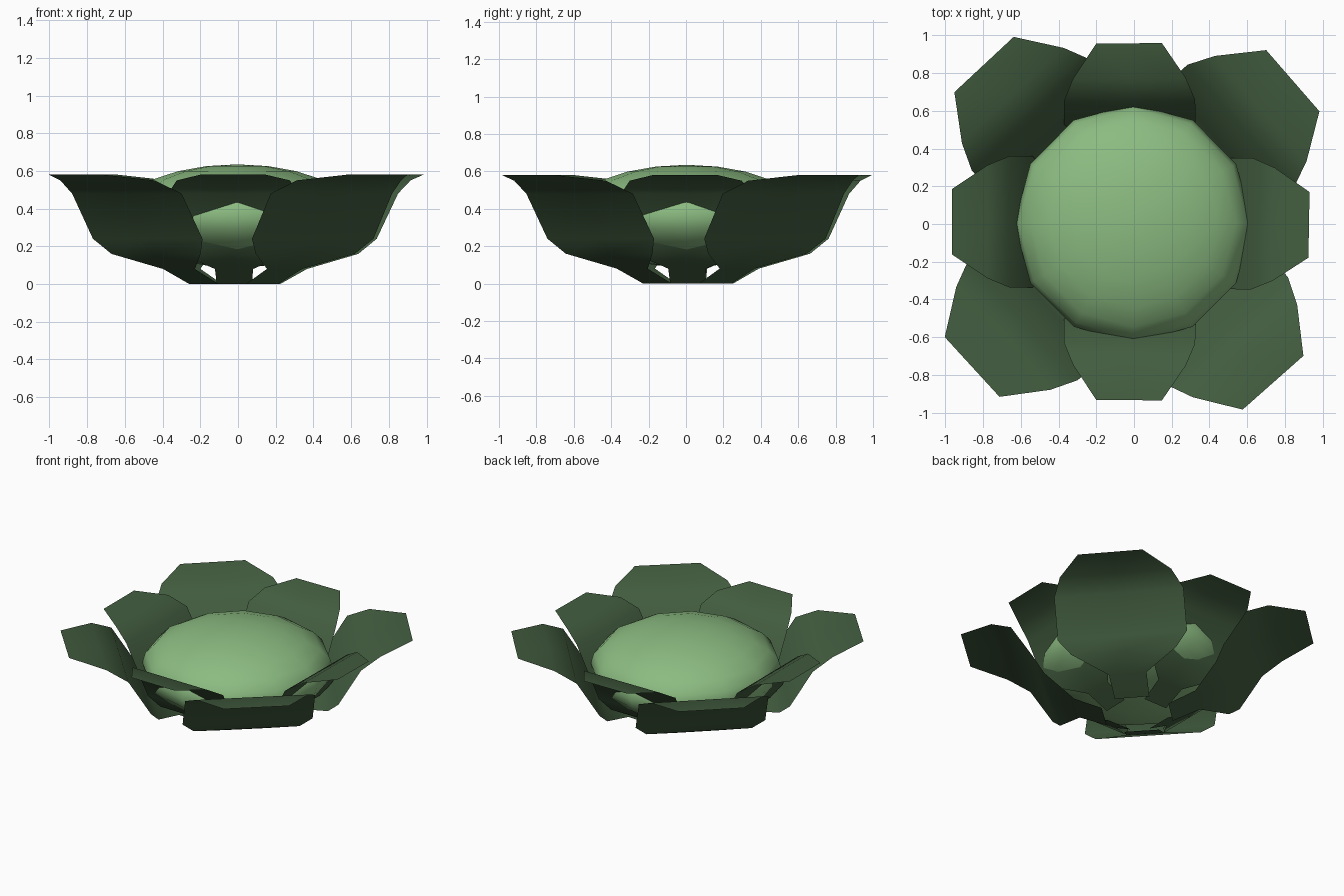
import bpy, math
from mathutils import Matrix, Vector

if "Cube" in bpy.data.objects:
    bpy.data.objects.remove(bpy.data.objects["Cube"])

PIVOT = Vector((-0.018, 0.012, 0))


def material(name, rgb):
    m = bpy.data.materials.new(name)
    m.diffuse_color = (*rgb, 1)
    m.use_nodes = True
    m.node_tree.nodes["Principled BSDF"].inputs["Base Color"].default_value = m.diffuse_color
    return m


leaf = material("leaf_green", (0.055, 0.11, 0.05))
pale = material("pale_green", (0.26, 0.50, 0.22))

# petal outline: distance out, half width, height
PROFILE = [(0.22, 0.115, 0.0), (0.40, 0.125, 0.08), (0.565, 0.35, 0.16),
           (0.625, 0.43, 0.24), (0.775, 0.43, 0.48), (0.915, 0.37, 0.55),
           (1.14, 0.215, 0.58)]


def smooth(ob):
    bpy.ops.object.select_all(action='DESELECT')
    ob.select_set(True)
    bpy.context.view_layer.objects.active = ob
    bpy.ops.object.shade_smooth_by_angle(angle=math.radians(50))


def petal(name, angle, length, width):
    turn = Matrix.Rotation(math.radians(angle), 3, 'Z')
    verts = []
    for r, w, z in PROFILE:
        for side in (-1, 0, 1):
            verts.append(turn @ Vector((r * length, side * w * width, z)) + PIVOT)
    faces = []
    for i in range(len(PROFILE) - 1):
        for j in range(2):
            a = i * 3 + j
            faces.append((a, a + 3, a + 4, a + 1))
    me = bpy.data.meshes.new(name)
    me.from_pydata(verts, [], faces)
    me.flip_normals()
    me.update()
    ob = bpy.data.objects.new(name, me)
    bpy.context.collection.objects.link(ob)
    me.materials.append(leaf)
    smooth(ob)


# four large corner petals and four smaller ones between them
for i, a in enumerate((41, 133, 222.5, 311.5)):
    petal(f"corner_petal_{i + 1}", a, 1.0, 1.0)
for i, a in enumerate((-1, 90.5, 180, 269.5)):
    petal(f"side_petal_{i + 1}", a, 0.83, 0.81)

# flattened round centre
bpy.ops.mesh.primitive_uv_sphere_add(segments=12, ring_count=12, radius=1,
                                     location=(-0.004, 0.003, 0.362))
core = bpy.context.object
core.name = "flower_centre"
core.scale = (0.63, 0.633, 0.273)
bpy.ops.object.transform_apply(location=False, rotation=False, scale=True)
core.data.materials.append(pale)
smooth(core)
